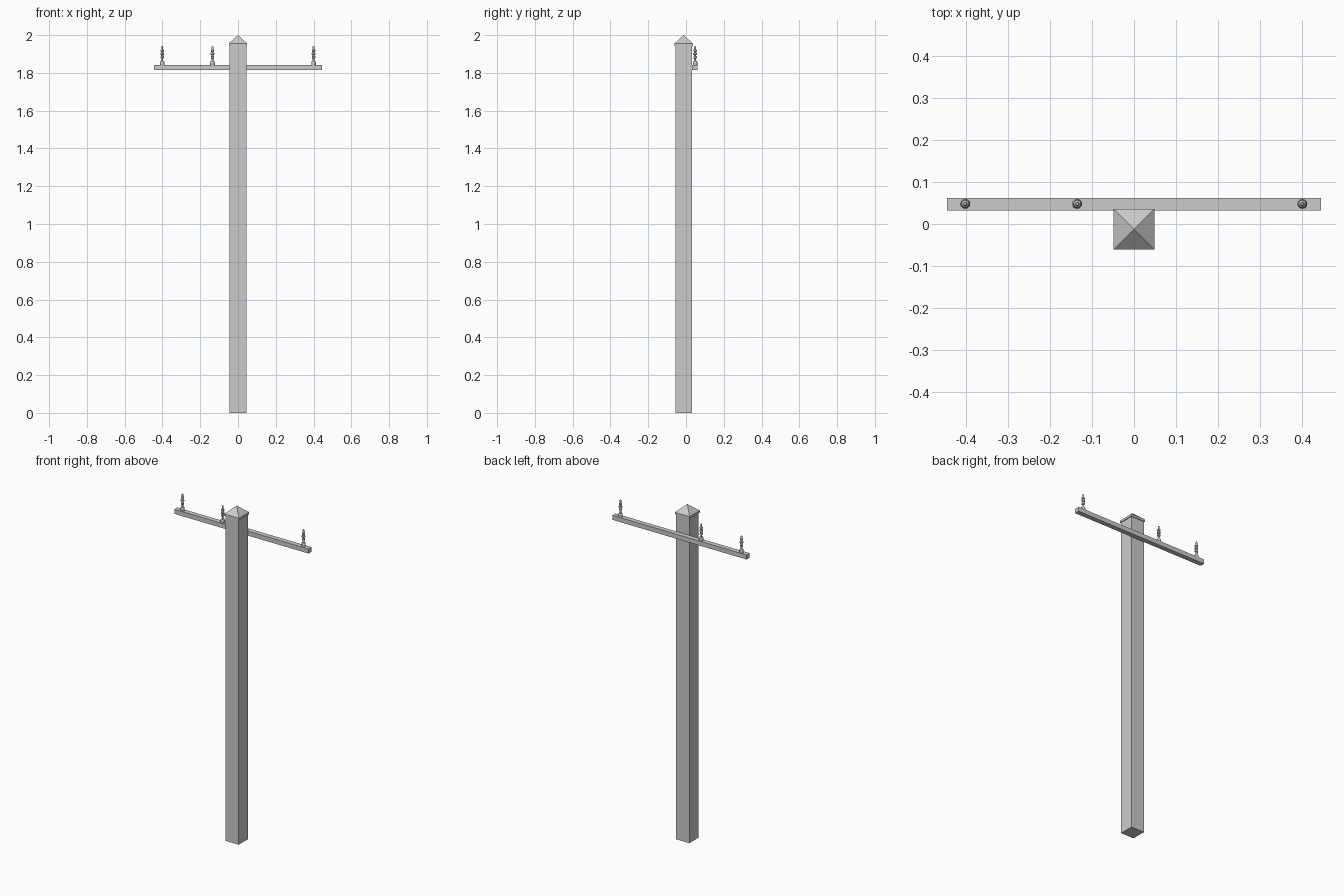
import bpy, bmesh, math

if "Cube" in bpy.data.objects:
    bpy.data.objects.remove(bpy.data.objects["Cube"])

POST_Y = -0.0125
ARM_Y, ARM_TOP = 0.047, 1.842


def make_object(name, bm):
    bmesh.ops.recalc_face_normals(bm, faces=bm.faces)
    mesh = bpy.data.meshes.new(name)
    bm.to_mesh(mesh)
    bm.free()
    obj = bpy.data.objects.new(name, mesh)
    bpy.context.collection.objects.link(obj)
    return obj


def lathe(name, profile, sides, location, turn=0.0):
    """Revolve (radius, height) pairs; radius 0 makes a point."""
    bm = bmesh.new()
    rings = []
    for r, z in profile:
        count = sides if r > 0 else 1
        rings.append([bm.verts.new((r * math.cos(turn + math.tau * i / sides),
                                    r * math.sin(turn + math.tau * i / sides), z))
                      for i in range(count)])
    for a, b in zip(rings, rings[1:]):
        for i in range(sides):
            j = (i + 1) % sides
            if len(b) == 1:
                bm.faces.new((a[i], a[j], b[0]))
            else:
                bm.faces.new((a[i], a[j], b[j], b[i]))
    bm.faces.new(rings[0])
    if len(rings[-1]) > 1:
        bm.faces.new(rings[-1])
    obj = make_object(name, bm)
    obj.location = location
    return obj


def box(name, size, location):
    bm = bmesh.new()
    bmesh.ops.create_cube(bm, size=1)
    bmesh.ops.scale(bm, vec=size, verts=bm.verts)
    obj = make_object(name, bm)
    obj.location = location
    return obj


# Square post and its pyramid cap
box("post", (0.088, 0.088, 1.95), (0, POST_Y, 0.975))
half = 0.0485 * math.sqrt(2)
lathe("post_cap", [(half, 1.943), (half, 1.956), (0, 2.0)], 4,
      (0, POST_Y, 0), math.pi / 4)

# Cross arm fixed to the back of the post
box("cross_arm", (0.888, 0.029, 0.027), (0, ARM_Y, ARM_TOP - 0.0135))

# Insulators: round foot, pin, ribbed body and small top knob
insulator = [(0.012, 0), (0.012, 0.014), (0.009, 0.021), (0.005, 0.023),
             (0.005, 0.034), (0.009, 0.037), (0.009, 0.044), (0.006, 0.047),
             (0.006, 0.052), (0.010, 0.055), (0.010, 0.062), (0.006, 0.065),
             (0.006, 0.069), (0.009, 0.072), (0.009, 0.078), (0.005, 0.082),
             (0.005, 0.096), (0.003, 0.1)]
for i, x in enumerate((-0.401, -0.135, 0.4)):
    lathe(f"insulator_{i + 1}", insulator, 12, (x, ARM_Y + 0.001, ARM_TOP))
